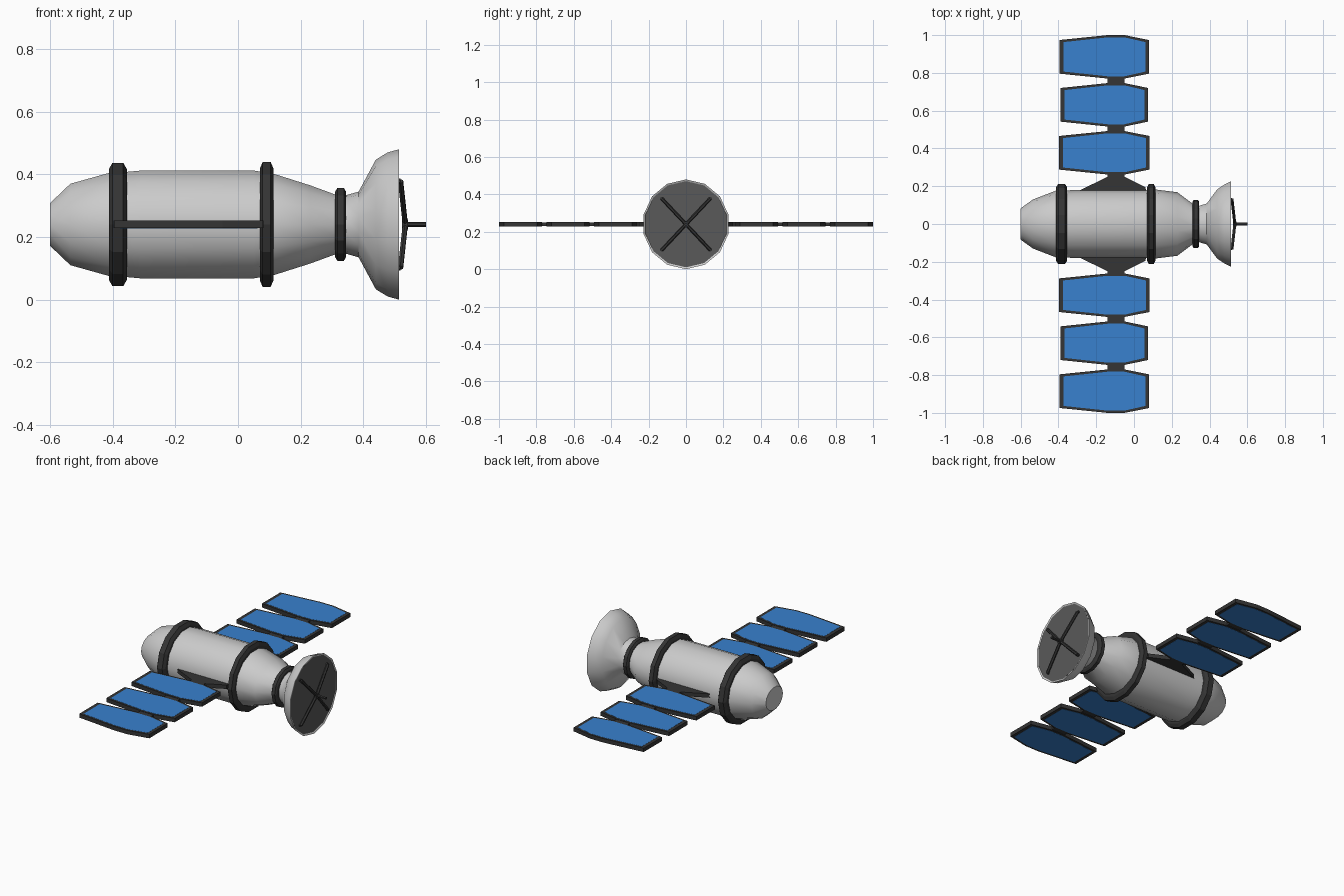
import bpy, bmesh, math
from mathutils import Vector

if "Cube" in bpy.data.objects:
    bpy.data.objects.remove(bpy.data.objects["Cube"])

ZC = 0.24
N = 14


def material(name, color):
    m = bpy.data.materials.new(name)
    m.diffuse_color = (*color, 1)
    m.use_nodes = True
    m.node_tree.nodes["Principled BSDF"].inputs["Base Color"].default_value = m.diffuse_color
    return m


DARK = material("dark_grey", (0.035, 0.035, 0.035))
BLUE = material("panel_blue", (0.04, 0.22, 0.62))
DISH_GREY = material("dish_inner_grey", (0.1, 0.1, 0.1))


def finish(name, bm, mat=None, smooth=None):
    bmesh.ops.recalc_face_normals(bm, faces=bm.faces)
    me = bpy.data.meshes.new(name)
    bm.to_mesh(me)
    bm.free()
    ob = bpy.data.objects.new(name, me)
    bpy.context.collection.objects.link(ob)
    if mat:
        me.materials.append(mat)
    if smooth:
        bpy.ops.object.select_all(action='DESELECT')
        ob.select_set(True)
        bpy.context.view_layer.objects.active = ob
        bpy.ops.object.shade_smooth_by_angle(angle=math.radians(smooth))
    return ob


def lathe(name, sections, mat=None, smooth=None, start=0.0, closed=False):
    """Skin elliptical sections (x, half width y, half height z) along x."""
    bm = bmesh.new()
    angles = [start + 2 * math.pi * i / N for i in range(N)]
    cy = max(math.cos(a) for a in angles)
    cz = max(math.sin(a) for a in angles)
    rings = [[bm.verts.new((x, ry * math.cos(a) / cy, ZC + rz * math.sin(a) / cz))
              for a in angles] for x, ry, rz in sections]
    pairs = list(zip(rings, rings[1:]))
    if closed:
        pairs.append((rings[-1], rings[0]))
    for p, q in pairs:
        for i in range(N):
            j = (i + 1) % N
            bm.faces.new((p[i], p[j], q[j], q[i]))
    if not closed:
        bm.faces.new(rings[0])
        bm.faces.new(rings[-1])
    return finish(name, bm, mat, smooth)


def slab(name, pts, half, mat):
    """Flat plate from an xy outline."""
    bm = bmesh.new()
    f = bm.faces.new([bm.verts.new((x, y, ZC - half)) for x, y in pts])
    ext = bmesh.ops.extrude_face_region(bm, geom=[f])
    vs = [g for g in ext["geom"] if isinstance(g, bmesh.types.BMVert)]
    bmesh.ops.translate(bm, vec=(0, 0, 2 * half), verts=vs)
    return finish(name, bm, mat)


def rod(name, a, b, r):
    a, b = Vector(a), Vector(b)
    bm = bmesh.new()
    bmesh.ops.create_cone(bm, cap_ends=True, segments=6, radius1=r, radius2=r,
                          depth=(b - a).length)
    ob = finish(name, bm, DARK)
    ob.rotation_euler = (b - a).to_track_quat('Z', 'Y').to_euler()
    ob.location = (a + b) / 2


# Main hull with tapered nose and rear cone
lathe("hull", [(-.60, .083, .068), (-.535, .13, .13), (-.41, .178, .165),
               (-.355, .178, .168), (-.31, .18, .172), (.05, .18, .172),
               (.11, .183, .163), (.23, .168, .125), (.32, .10, .092),
               (.35, .095, .09)], smooth=35)

# Dark bands around the hull
for name, x0, x1, ry, rz, inner in [("rear_band", -.412, -.355, .213, .197, .165),
                                    ("front_band", .07, .113, .213, .199, .155),
                                    ("neck_band", .31, .345, .128, .116, .085)]:
    c = (x1 - x0) * .2
    lathe(name, [(x0, inner, inner), (x0, ry * .92, rz * .9), (x0 + c, ry, rz),
                 (x1 - c, ry, rz), (x1, ry * .92, rz * .9), (x1, inner, inner)],
          DARK, closed=True)

# Antenna dish: outer bowl and hollow inner face
lathe("dish", [(.34, .095, .092), (.385, .108, .105), (.44, .183, .207),
               (.478, .208, .23), (.514, .226, .24), (.512, .218, .232),
               (.478, .195, .205), (.45, .14, .145), (.43, .05, .05)],
      smooth=40, start=math.pi / 2)
lathe("dish_lining", [(.511, .217, .23), (.477, .194, .204), (.449, .139, .144),
                      (.432, .05, .05)], DISH_GREY, 40, math.pi / 2)

# Crossed feed struts and central feed
for sy in (-1, 1):
    for sz in (-1, 1):
        elbow = (.519, sy * .13, ZC + sz * .138)
        rod("feed_strut", (.534, 0, ZC), elbow, .009)
        rod("strut_foot", elbow, (.465, sy * .13, ZC + sz * .138), .009)
rod("feed_horn", (.525, 0, ZC), (.60, 0, ZC), .008)
rod("feed_hub", (.524, 0, ZC), (.543, 0, ZC), .016)


# Solar wings on both sides
def outline(cy, xl, xr, side, peak, pl=-.14, pr=-.05):
    return [(xl, cy - side), (pl, cy - peak), (pr, cy - peak), (xr, cy - side),
            (xr, cy + side), (pr, cy + peak), (pl, cy + peak), (xl, cy + side)]


for s in (-1, 1):
    slab("wing_bracket", [(-.34, s * .155), (-.30, s * .172), (-.14, s * .25),
                          (-.14, s * .28), (-.05, s * .28), (-.05, s * .25),
                          (.06, s * .195), (.07, s * .155)], .012, DARK)
    for k, (cy, d) in enumerate([(.377, 0), (.631, .007), (.885, .002)]):
        cy *= s
        slab("panel_frame", outline(cy, -.397 + d, .082 - d, .089, .115), .012, DARK)
        slab("solar_cells", outline(cy, -.376 + d, .063 - d, .078, .103), .0128, BLUE)
        if k < 2:
            y0, y1 = cy + s * .105, cy + s * .15
            slab("panel_link", [(-.14, y0), (-.05, y0), (-.05, y1), (-.14, y1)],
                 .010, DARK)
